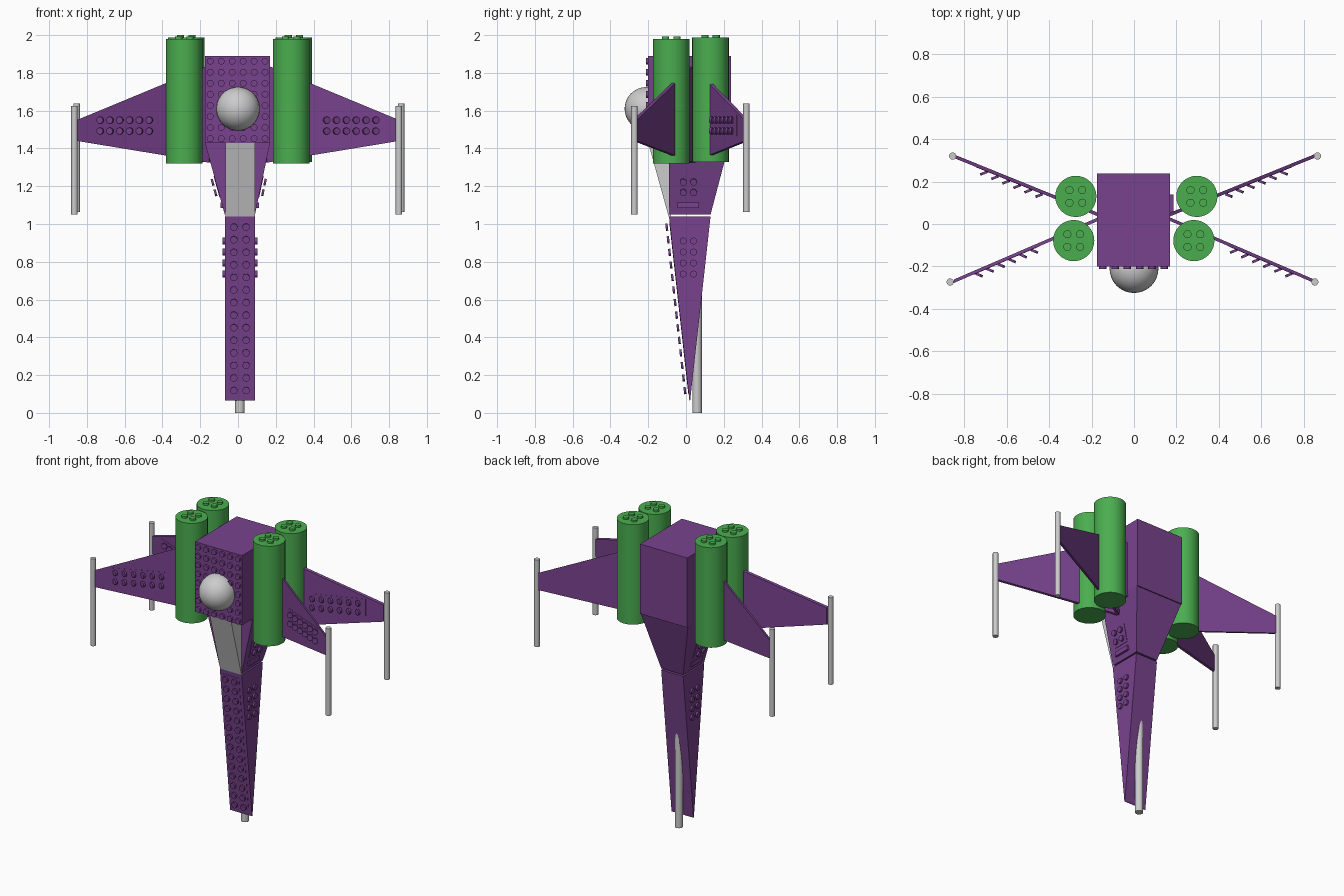
import bpy, bmesh
from mathutils import Vector, Matrix

default = bpy.data.objects.get("Cube")
if default:
    bpy.data.objects.remove(default, do_unlink=True)


def material(name, rgb):
    mat = bpy.data.materials.new(name)
    mat.use_nodes = True
    mat.diffuse_color = (*rgb, 1)
    mat.node_tree.nodes["Principled BSDF"].inputs["Base Color"].default_value = (*rgb, 1)
    return mat


PURPLE = material("purple", (0.19, 0.055, 0.27))
GREEN = material("green", (0.07, 0.42, 0.08))


def finish(name, bm, mat=None, smooth=False):
    bmesh.ops.recalc_face_normals(bm, faces=bm.faces)
    mesh = bpy.data.meshes.new(name)
    bm.to_mesh(mesh)
    bm.free()
    obj = bpy.data.objects.new(name, mesh)
    bpy.context.collection.objects.link(obj)
    if mat:
        mesh.materials.append(mat)
    if smooth:
        bpy.ops.object.select_all(action="DESELECT")
        obj.select_set(True)
        bpy.context.view_layer.objects.active = obj
        bpy.ops.object.shade_smooth_by_angle()
    return obj


def loft(name, ring_a, ring_b, mat=None):
    """Solid between two matching outlines."""
    bm = bmesh.new()
    a = [bm.verts.new(p) for p in ring_a]
    b = [bm.verts.new(p) for p in ring_b]
    bm.faces.new(a)
    bm.faces.new(b)
    for i in range(len(a)):
        j = (i + 1) % len(a)
        bm.faces.new((a[i], a[j], b[j], b[i]))
    bmesh.ops.remove_doubles(bm, verts=bm.verts, dist=1e-5)
    return finish(name, bm, mat)


def rect(x0, x1, y0, y1, z):
    return [(x0, y0, z), (x1, y0, z), (x1, y1, z), (x0, y1, z)]


def box(name, x0, x1, y0, y1, z0, z1, mat=None):
    return loft(name, rect(x0, x1, y0, y1, z0), rect(x0, x1, y0, y1, z1), mat)


def discs(name, points, axis, radius, height, mat=None, sides=16):
    """Cylinders starting at each point and running along the axis."""
    bm = bmesh.new()
    axis = Vector(axis).normalized()
    turn = axis.to_track_quat("Z", "Y").to_matrix().to_4x4()
    for p in points:
        bmesh.ops.create_cone(
            bm, cap_ends=True, segments=sides, radius1=radius, radius2=radius, depth=height,
            matrix=Matrix.Translation(Vector(p) + axis * height / 2) @ turn)
    return finish(name, bm, mat, True)


def spread(start, end, count):
    return [start + (end - start) * i / (count - 1) for i in range(count)]


# Main body with a studded front and a dome
box("body", -0.175, 0.17, -0.2, 0.237, 1.43, 1.89, PURPLE)
discs("body_studs", [(x, -0.198, z) for x in spread(-0.147, 0.143, 6)
                     for z in spread(1.862, 1.452, 8)], (0, -1, 0), 0.018, 0.014, PURPLE)
box("wing_mount", 0.165, 0.185, 0.05, 0.14, 1.4, 1.77, PURPLE)
bm = bmesh.new()
bmesh.ops.create_uvsphere(bm, u_segments=32, v_segments=20, radius=0.115,
                          matrix=Matrix.Translation((0, -0.21, 1.61)))
finish("dome", bm, None, True)

# Tapering neck and canopy
XL, XR = -0.07, 0.09
loft("neck", rect(XL, XR, -0.09, 0.13, 1.05),
     rect(-0.175, 0.17, -0.09, 0.23, 1.43), PURPLE)
loft("canopy", rect(-0.066, XR, -0.092, -0.08, 1.04),
     rect(-0.066, XR, -0.2, -0.08, 1.43))

# Nose wedge with the front stud strip held just off its face
loft("nose", rect(XL, XR, 0.018, 0.022, 0.065),
     rect(XL, XR, -0.09, 0.13, 1.04), PURPLE)


def nose_y(z):
    return -0.09 + (1.04 - z) * 0.111


nose_normal = Vector((0, -1, -0.111)).normalized()
discs("nose_studs", [Vector((x, nose_y(z), z)) + nose_normal * 0.012
                     for x in (-0.022, 0.043) for z in spread(0.985, 0.12, 14)],
      nose_normal, 0.019, 0.012, PURPLE)
strip = [(x, nose_y(z), z) for x, z in
         ((-0.05, 0.1), (0.068, 0.1), (0.068, 1.01), (-0.05, 1.01))]
loft("nose_strip", strip, [Vector(p) + nose_normal * 0.002 for p in strip], PURPLE)
discs("nose_gun", [(0.01, 0.059, 0)], (0, 0, 1), 0.025, 0.85, None, 20)

# Side details on nose and neck
for side, label in ((-1, "right"), (1, "left")):
    edge = XL if side < 0 else XR
    slope = 0.276 if side < 0 else 0.21
    discs(label + "_nose_side_studs",
          [(edge - side * 0.002, y, z) for y in (-0.015, 0.04)
           for z in spread(0.91, 0.735, 4)],
          (side, 0, 0), 0.018, 0.014, PURPLE)
    normal = Vector((side, 0, -slope)).normalized()

    def neck_point(y, z, lift):
        return Vector((edge + side * (z - 1.05) * slope, y, z)) + normal * lift

    discs(label + "_neck_studs", [neck_point(y, z, 0.011) for y in (-0.015, 0.04)
                                  for z in (1.225, 1.17)],
          normal, 0.018, 0.012, PURPLE)
    corners = [(-0.045, 1.14), (0.068, 1.14), (0.068, 1.255), (-0.045, 1.255)]
    loft(label + "_neck_plate", [neck_point(y, z, -0.004) for y, z in corners],
         [neck_point(y, z, 0.003) for y, z in corners], PURPLE)
    xs = sorted((edge - side * 0.01, edge + side * 0.022))
    box(label + "_neck_ledge", *xs, -0.045, 0.07, 1.085, 1.115, PURPLE)

# Four wings, each with stud panel, tip cannon and engine
outline = [(0.85, 1.44), (0.85, 1.55), (0.15, 1.84), (0.15, 1.325)]
panel = [(0.75, 1.465), (0.75, 1.578), (0.44, 1.578), (0.44, 1.465)]
for side, side_name in ((-1, "right"), (1, "left")):
    for end, tip_y, lean, rod_y, rod_z, engine in (
            ("front", -0.27, 0.43, -0.273, 1.05, (0.283, -0.078, 1.32)),
            ("back", 0.32, -0.405, 0.32, 1.063, (0.285, 0.13, 1.328))):
        label = end + "_" + side_name
        normal = Vector((side * lean, -1, 0)).normalized()

        def wing_point(x, z, lift):
            return Vector((side * x, tip_y + lean * (0.85 - x), z)) + normal * lift

        loft(label + "_wing", [wing_point(x, z, -0.011) for x, z in outline],
             [wing_point(x, z, 0.011) for x, z in outline], PURPLE)
        loft(label + "_wing_panel", [wing_point(x, z, 0.005) for x, z in panel],
             [wing_point(x, z, 0.013) for x, z in panel], PURPLE)
        discs(label + "_wing_studs",
              [wing_point(x, z, 0.023) for x in spread(0.718, 0.458, 6)
               for z in (1.55, 1.492)], normal, 0.018, 0.012, PURPLE)
        rod_x = side * 0.859 + (0.005 if end == "back" else -0.007)
        discs(label + "_cannon", [(rod_x, rod_y, rod_z)], (0, 0, 1), 0.017, 0.575)

        # Engine barrel and its top studs
        ex, ey, ez = engine
        ex = side * ex + (0.011 if end == "back" else -0.001)
        discs(label + "_engine", [(ex, ey, ez)], (0, 0, 1), 0.097, 0.66, GREEN, 32)
        discs(label + "_engine_studs",
              [(ex + dx, ey + dy, ez + 0.658) for dx in (-0.03, 0.03) for dy in (-0.03, 0.03)],
              (0, 0, 1), 0.019, 0.014, GREEN)
